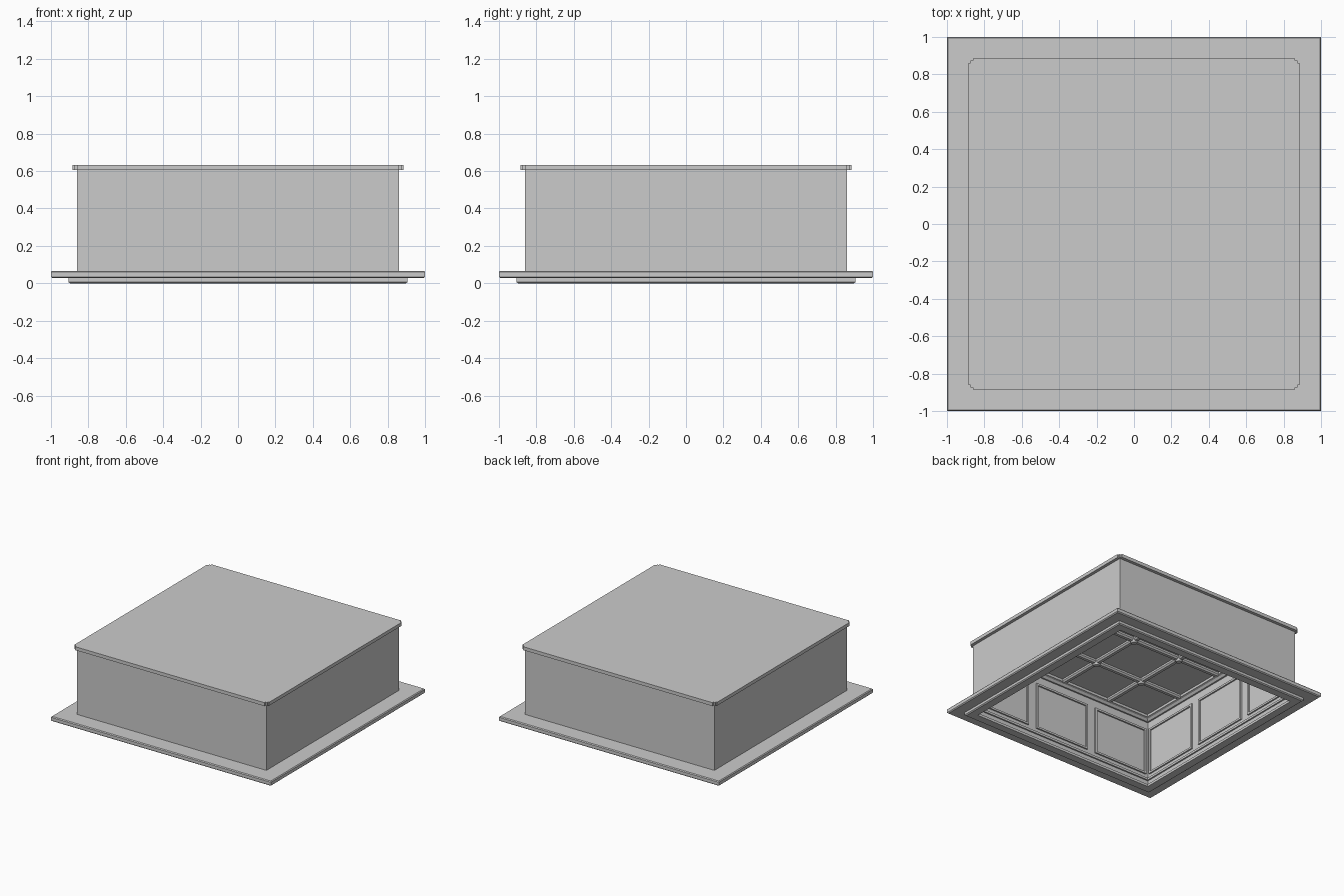
import bpy, bmesh
from mathutils import Matrix, Vector

if "Cube" in bpy.data.objects:
    bpy.data.objects.remove(bpy.data.objects["Cube"])


def finish(name, bm):
    bmesh.ops.recalc_face_normals(bm, faces=bm.faces)
    me = bpy.data.meshes.new(name)
    bm.to_mesh(me)
    bm.free()
    ob = bpy.data.objects.new(name, me)
    bpy.context.collection.objects.link(ob)
    return ob


def square_ring(name, profile):
    """Sweep a closed (half width, z) profile round a square with mitred corners."""
    bm = bmesh.new()
    loops = [[bm.verts.new((sx * w, sy * w, z)) for w, z in profile]
             for sx, sy in ((1, 1), (-1, 1), (-1, -1), (1, -1))]
    n = len(profile)
    for i in range(4):
        a, b = loops[i], loops[(i + 1) % 4]
        for j in range(n):
            k = (j + 1) % n
            bm.faces.new((a[j], a[k], b[k], b[j]))
    return finish(name, bm)


def add_box(bm, lo, hi, rot=Matrix()):
    lo, hi = Vector(lo), Vector(hi)
    m = rot @ Matrix.Translation((lo + hi) / 2) @ Matrix.Diagonal((*(hi - lo), 1))
    bmesh.ops.create_cube(bm, size=1, matrix=m)


def extrude_outline(name, pts, z0, z1):
    bm = bmesh.new()
    f = bm.faces.new([bm.verts.new((x, y, z0)) for x, y in pts])
    r = bmesh.ops.extrude_face_region(bm, geom=[f])
    vs = [v for v in r["geom"] if isinstance(v, bmesh.types.BMVert)]
    bmesh.ops.translate(bm, verts=vs, vec=(0, 0, z1 - z0))
    return finish(name, bm)


# Stepped trim around the opening
square_ring("opening_trim", [
    (0.898, 0), (0.907, 0.007), (0.907, 0.027), (0.992, 0.027), (1, 0.034),
    (1, 0.06), (0.994, 0.067), (0.85, 0.067), (0.85, 0.03), (0.835, 0.02), (0.835, 0)])

# Shaft walls and the inner skirting
square_ring("shaft_walls", [(0.86, 0.06), (0.86, 0.61), (0.85, 0.61), (0.85, 0.06)])
square_ring("skirting", [(0.852, 0.06), (0.838, 0.06), (0.838, 0.078), (0.852, 0.088)])

# Lid with stepped notches at its corners
E, M, N = 0.885, 0.873, 0.86
corner = [(E, N), (M, N), (M, M), (N, M), (N, E)]
outline = []
for i in range(4):
    rot = Matrix.Rotation(i * 1.5707963268, 2)
    outline += [tuple(rot @ Vector(p)) for p in corner]
extrude_outline("lid", outline, 0.605, 0.633)

# Crown moulding below the ceiling
square_ring("crown_moulding", [
    (0.852, 0.607), (0.852, 0.565), (0.838, 0.565), (0.825, 0.58), (0.81, 0.585), (0.81, 0.607)])

# Picture-frame mouldings: three per inner wall
bm = bmesh.new()
W, T, Z0, Z1, D = 0.25, 0.016, 0.11, 0.50, 0.838
for i in range(4):
    rot = Matrix.Rotation(i * 1.5707963268, 4, 'Z')
    for c in (-0.577, 0, 0.577):
        for x in (c - W, c + W - T):
            add_box(bm, (x, D, Z0), (x + T, 0.851, Z1), rot)
        for z in (Z0, Z1 - T):
            add_box(bm, (c - W + T, D, z), (c + W - T, 0.851, z + T), rot)
finish("wall_panel_mouldings", bm)

# Ceiling ribs with a chamfered underside
grid = (-0.44, 0, 0.44)
section = [(-0.022, 0.607), (-0.022, 0.59), (-0.012, 0.578),
           (0.012, 0.578), (0.022, 0.59), (0.022, 0.607)]
bm = bmesh.new()
for along_x in (True, False):
    for g in grid:
        ends = []
        for e in (-0.815, 0.815):
            ends.append([bm.verts.new((e, g + s, z) if along_x else (g + s, e, z))
                         for s, z in section])
        a, b = ends
        for j in range(6):
            k = (j + 1) % 6
            bm.faces.new((a[j], a[k], b[k], b[j]))
        bm.faces.new(a)
        bm.faces.new(b)
finish("ceiling_ribs", bm)

# Bosses where the ribs cross
bm = bmesh.new()
for x in grid:
    for y in grid:
        bmesh.ops.create_cone(bm, cap_ends=True, segments=12, radius1=0.022, radius2=0.034,
                              depth=0.026, matrix=Matrix.Translation((x, y, 0.579)))
finish("rib_bosses", bm)
